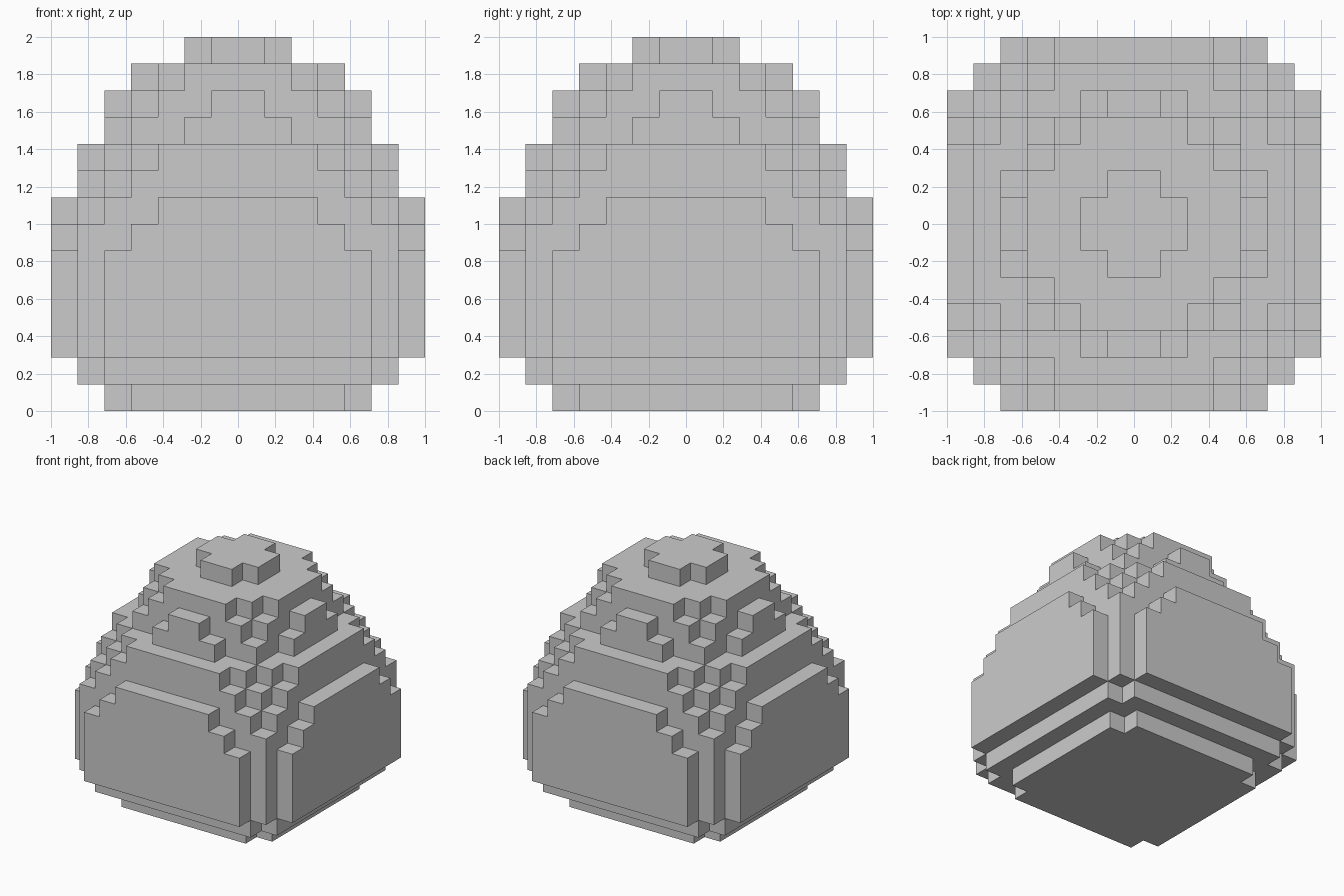
import bpy, bmesh

if "Cube" in bpy.data.objects:
    bpy.data.objects.remove(bpy.data.objects["Cube"])

U = 1 / 7  # edge of one block

# Half-width in blocks of each row, counted outward from the centre line,
# for every layer from the ground up (mirrored into all four quadrants)
LAYERS = (
    ["55554", "666665"]              # stepped foot
    + ["7777765"] * 4                # body with raised side panels
    + ["7777664", "7776653"]         # panel tops
    + ["666654", "666543"]           # shoulder
    + ["55442", "54431"]             # upper tier with small bumps
    + ["4432", "21"]                 # top plate and cap
)


def filled(x, y, z):
    if not 0 <= z < len(LAYERS):
        return False
    a = x if x >= 0 else -x - 1
    b = y if y >= 0 else -y - 1
    row = LAYERS[z]
    return b < len(row) and a < int(row[b])


def add_face(bm, cell, axis, side):
    # One square of a block, wound so that it faces outward
    i, j = (axis + 1) % 3, (axis + 2) % 3
    corners = []
    for s, t in ((0, 0), (1, 0), (1, 1), (0, 1)):
        p = list(cell)
        p[axis] += side
        p[i] += s
        p[j] += t
        corners.append(bm.verts.new([c * U for c in p]))
    bm.faces.new(corners if side else corners[::-1])


# Outer skin of the block shape
bm = bmesh.new()
for z in range(len(LAYERS)):
    for x in range(-7, 7):
        for y in range(-7, 7):
            if not filled(x, y, z):
                continue
            for axis in range(3):
                for side in (0, 1):
                    n = [x, y, z]
                    n[axis] += 2 * side - 1
                    if not filled(*n):
                        add_face(bm, (x, y, z), axis, side)

# Weld the squares and merge flat regions
bmesh.ops.remove_doubles(bm, verts=bm.verts, dist=0.001)
bmesh.ops.dissolve_limit(bm, angle_limit=0.01, verts=bm.verts, edges=bm.edges)

mesh = bpy.data.meshes.new("block_egg")
bm.to_mesh(mesh)
bm.free()
bpy.context.collection.objects.link(bpy.data.objects.new("block_egg", mesh))
